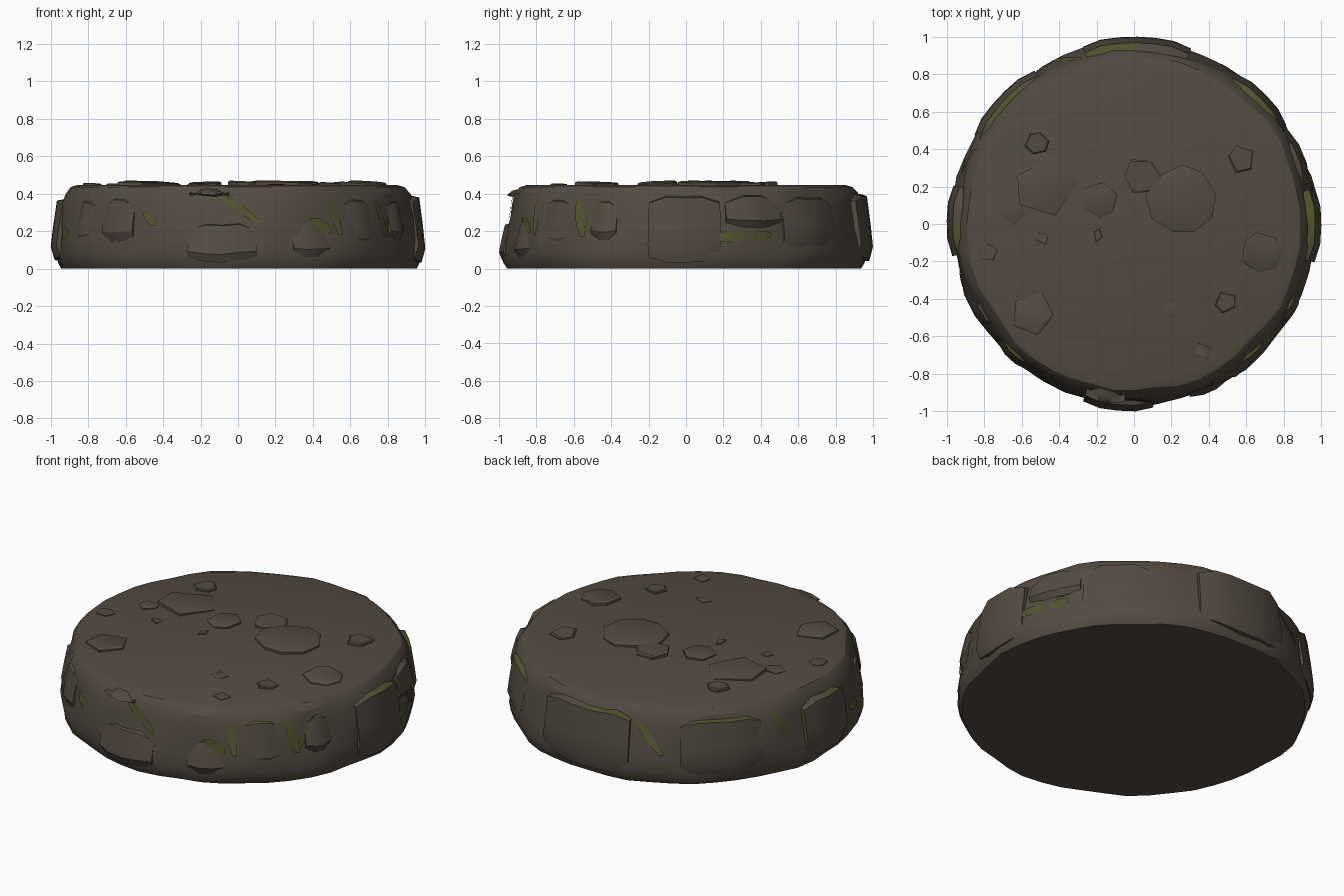
import bpy, bmesh, math, random
from mathutils import Vector

if "Cube" in bpy.data.objects:
    bpy.data.objects.remove(bpy.data.objects["Cube"])

random.seed(7)
rad = math.radians


def material(name, col):
    m = bpy.data.materials.new(name)
    m.diffuse_color = (*col, 1)
    m.use_nodes = True
    m.node_tree.nodes["Principled BSDF"].inputs["Base Color"].default_value = m.diffuse_color
    return m


STONE = material("brown stone", (0.088, 0.071, 0.055))
MOSS = material("olive moss", (0.088, 0.09, 0.026))
PROFILE = [(0, .945), (.03, .962), (.08, .972), (.16, .965), (.25, .952),
           (.34, .938), (.40, .92), (.435, .89), (.447, .85)]


def body_radius(t, z):
    """Radius of the worn stone wall at angle t and height z."""
    r = PROFILE[-1][1]
    for (z0, r0), (z1, r1) in zip(PROFILE, PROFILE[1:]):
        if z <= z1:
            r = r0 + (r1 - r0) * (z - z0) / (z1 - z0)
            break
    w = math.sin(7 * t + 9 * z) + math.sin(11 * t - 14 * z + 1) + .7 * math.sin(17 * t + 20 * z + 2)
    return r + .006 * w


def polar(t, r, z):
    return (r * math.cos(t), r * math.sin(t), z)


def finish(bm, name, angle=30):
    bmesh.ops.recalc_face_normals(bm, faces=bm.faces)
    me = bpy.data.meshes.new(name)
    bm.to_mesh(me)
    bm.free()
    ob = bpy.data.objects.new(name, me)
    bpy.context.collection.objects.link(ob)
    me.materials.append(STONE)
    me.materials.append(MOSS)
    bpy.ops.object.select_all(action='DESELECT')
    ob.select_set(True)
    bpy.context.view_layer.objects.active = ob
    bpy.ops.object.shade_smooth_by_angle(angle=rad(angle))
    return ob


# Main disc
N = 48
bm = bmesh.new()
rings = [[bm.verts.new(polar(math.tau * i / N, body_radius(math.tau * i / N, z), z))
          for i in range(N)] for z, _ in PROFILE]
for a, b in zip(rings, rings[1:]):
    for i in range(N):
        j = (i + 1) % N
        bm.faces.new((a[i], a[j], b[j], b[i]))
bm.faces.new(rings[0])
bm.faces.new(rings[-1])
finish(bm, "stone_disc", 25)


def wall_slab(name, a0, a1, z0, z1, ro, moss=None, moss_end=None):
    """Curved rock plate on the wall; moss = part of its ledge, moss_end = mossy end."""
    bm = bmesh.new()
    n = max(3, round((a1 - a0) / 6))
    secs = []
    for i in range(n + 1):
        f = i / n
        edge = i in (0, n)
        t0 = rad(a0 + (a1 - a0) * f)
        zt = z1 - (.035 if edge else random.uniform(0, .012))
        zb = z0 + (.03 if edge else random.uniform(0, .02))
        o = ro - (.015 if edge else 0)
        h = zt - zb
        pts = [(body_radius(t0, zt) - .04, zt + .015), (o - .032, zt), (o - .012, zb + .55 * h),
               (o, zb + .22 * h), (o - .02, zb), (.86, zb)]
        secs.append([bm.verts.new(polar(t0, r, z)) for r, z in pts])
    for i, (a, b) in enumerate(zip(secs, secs[1:])):
        for k in range(6):
            face = bm.faces.new((a[k], a[(k + 1) % 6], b[(k + 1) % 6], b[k]))
            if k == 0 and moss and moss[0] <= (i + .5) / n <= moss[1]:
                face.material_index = 1
    for e in (0, -1):
        face = bm.faces.new(secs[e])
        if moss_end == e:
            face.material_index = 1
    finish(bm, name, 28)


# Rock plates around the wall (angles in degrees, 0 = +x)
SLABS = [
    (-12, 11, .03, .385, 1.0, (.3, 1), None),
    (13, 32, .21, .385, .978, None, -1),
    (33, 56, .09, .375, .985, (.1, .95), 0),
    (72, 106, .04, .395, 1.0, (.55, .95), None),
    (123, 151, .05, .375, .99, (.15, .85), None),
    (168, 190, .04, .365, 1.0, (.4, 1), 0),
    (205, 216, .12, .36, .975, None, None),
    (221, 234, .13, .37, .98, (0, .8), -1),
    (254, 276, .03, .24, 1.0, None, None),
    (288, 301, .05, .25, .985, (0, 1), None),
    (306, 320, .1, .37, .975, (.1, .9), 0),
    (328, 337, .14, .36, .978, (0, 1), -1),
]
for i, s in enumerate(SLABS):
    wall_slab(f"wall_slab_{i + 1}", *s)


def moss_patch(name, p, q, w):
    """Thin strip hugging the wall from p to q, each (angle, height)."""
    bm = bmesh.new()
    prev = None
    for i in range(7):
        f = i / 6
        a, z = p[0] + (q[0] - p[0]) * f, p[1] + (q[1] - p[1]) * f
        half = w * (.5 + .5 * math.sin(math.pi * f)) / 2
        steep = abs(q[1] - p[1]) > abs(rad(q[0] - p[0])) * .7
        cur = []
        for s in (-1, 0, 1):
            t = rad(a) + (half * s if steep else 0)
            zz = z + (0 if steep else half * s)
            cur.append(bm.verts.new(polar(t, body_radius(t, zz) + .006, zz)))
        if prev:
            for k in (0, 1):
                bm.faces.new((prev[k], cur[k], cur[k + 1], prev[k + 1])).material_index = 1
        prev = cur
    # keep the strip facing outwards
    ob = finish(bm, name)
    fa = ob.data.polygons[0]
    if fa.normal.dot(Vector((fa.center.x, fa.center.y, 0))) < 0:
        ob.data.flip_normals()


# Moss growing in the wall gaps
for i, m in enumerate([
    ((265, .39), (276, .25), .08), ((295, .27), (299.5, .19), .10), ((302, .36), (304, .18), .05),
    ((322, .36), (325, .17), .06), ((9, .17), (19, .17), .06), ((21, .17), (28, .18), .05),
    ((238, .30), (242, .23), .05), ((326, .2), (331, .36), .04), ((108, .36), (117, .18), .05),
    ((155, .37), (163, .2), .05), ((193, .2), (200, .18), .07),
]):
    moss_patch(f"moss_patch_{i + 1}", *m)


def flat_stone(name, x, y, r, n, h, turn, sx=1):
    """Low, slightly tilted paving stone with chamfered rim."""
    bm = bmesh.new()
    tx, ty = random.uniform(-.05, .05), random.uniform(-.05, .05)
    angs = [rad(turn) + math.tau * (i + random.uniform(-.15, .15)) / n for i in range(n)]
    rs = [r * random.uniform(.92, 1.08) for _ in angs]
    rows = []
    for k, dz in ((1.0, -.03), (1.0, h * .6), (.88, h)):
        row = []
        for a, q in zip(angs, rs):
            dx, dy = q * k * math.cos(a) * sx, q * k * math.sin(a)
            row.append(bm.verts.new((x + dx, y + dy, .447 + dz + tx * dx + ty * dy)))
        rows.append(row)
    for a, b in zip(rows, rows[1:]):
        for i in range(n):
            j = (i + 1) % n
            bm.faces.new((a[i], a[j], b[j], b[i]))
    bm.faces.new(rows[0])
    bm.faces.new(rows[-1])
    finish(bm, name)


# Stones bedded in the top
for i, s in enumerate([
    (-.52, .43, .065, 6, .015, 10), (-.48, .20, .165, 5, .016, 80), (-.18, .13, .10, 6, .014, 20),
    (.05, .26, .10, 6, .018, 0), (.26, .13, .19, 9, .02, 15), (.58, .35, .08, 5, .014, 30),
    (.68, -.15, .11, 7, .017, 0), (-.54, -.48, .12, 5, .016, 60), (.49, -.42, .06, 5, .012, 40),
    (-.78, -.15, .05, 5, .008, 10), (-.64, .06, .06, 5, .008, 50), (-.49, -.08, .035, 4, .005, 20),
    (-.19, -.06, .04, 4, .006, 60, .6), (.37, -.68, .05, 4, .006, 30), (.20, -.46, .05, 4, .004, 15),
]):
    flat_stone(f"top_stone_{i + 1}", *s)

# Chip resting on the front rim
wall_slab("front_rim_chip", 254, 267, .375, .42, .965)
